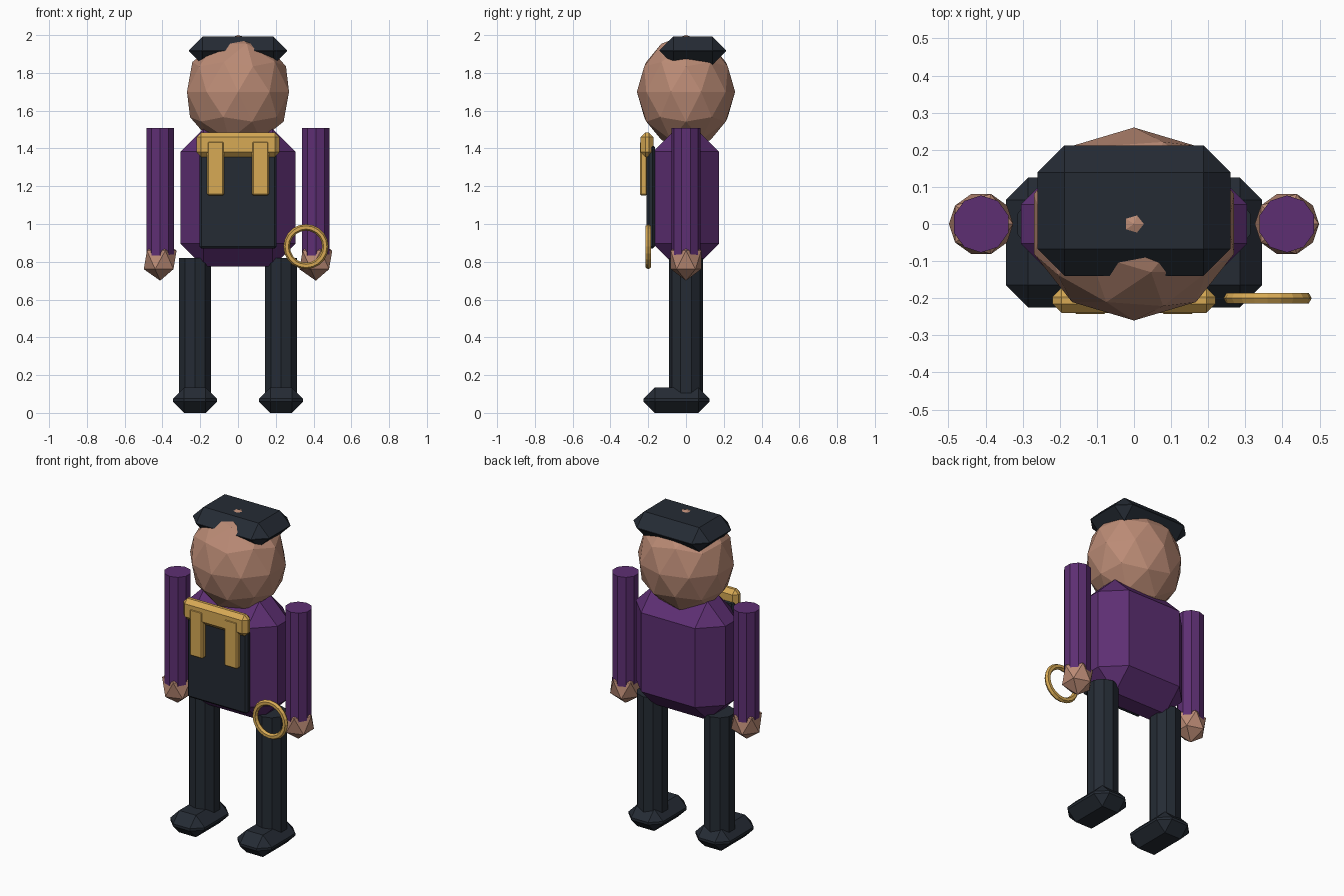
import bpy

if "Cube" in bpy.data.objects:
    bpy.data.objects.remove(bpy.data.objects["Cube"])


def material(name, rgb):
    m = bpy.data.materials.new(name)
    m.diffuse_color = (*rgb, 1)
    m.use_nodes = True
    m.node_tree.nodes["Principled BSDF"].inputs["Base Color"].default_value = m.diffuse_color
    return m


PURPLE = material("purple_cloth", (0.11, 0.028, 0.17))
DARK = material("dark_cloth", (0.018, 0.024, 0.034))
SKIN = material("skin", (0.50, 0.26, 0.18))
GOLD = material("gold", (0.68, 0.40, 0.09))


def finish(name, mat):
    ob = bpy.context.object
    ob.name = name
    ob.data.materials.append(mat)
    return ob


def box(name, mat, lo, hi, bevel):
    """Chamfered box between two corners."""
    bpy.ops.mesh.primitive_cube_add(
        size=1, location=[(a + b) / 2 for a, b in zip(lo, hi)])
    ob = finish(name, mat)
    ob.scale = [b - a for a, b in zip(lo, hi)]
    bpy.ops.object.transform_apply(location=False, rotation=False, scale=True)
    mod = ob.modifiers.new("chamfer", "BEVEL")
    mod.width = bevel
    mod.segments = 1
    return ob


def ball(name, mat, subdivisions, loc, scale):
    bpy.ops.mesh.primitive_ico_sphere_add(
        subdivisions=subdivisions, radius=1, location=loc)
    finish(name, mat).scale = scale


def post(name, mat, x, radius, z0, z1):
    bpy.ops.mesh.primitive_cylinder_add(
        vertices=10, radius=radius, depth=z1 - z0, location=(x, 0, (z0 + z1) / 2))
    finish(name, mat)


# Head and hat
ball("head", SKIN, 2, (0, 0, 1.70), (0.284, 0.26, 0.30))
box("hat", DARK, (-0.26, -0.14, 1.843), (0.26, 0.212, 1.992), 0.073)

# Torso, front panel and gold collar
box("torso", PURPLE, (-0.305, -0.175, 0.775), (0.305, 0.175, 1.505), 0.122)
box("front_panel", DARK, (-0.205, -0.208, 0.87), (0.205, -0.165, 1.42), 0.012)
box("collar", GOLD, (-0.22, -0.24, 1.355), (0.22, -0.172, 1.485), 0.025)

# Limbs and collar strips on both sides
for side, s in (("left", -1), ("right", 1)):
    box(side + "_collar_strip", GOLD, (s * 0.118 - 0.045, -0.243, 1.15),
        (s * 0.118 + 0.045, -0.205, 1.44), 0.008)
    post(side + "_arm", PURPLE, s * 0.412, 0.077, 0.82, 1.508)
    ball(side + "_hand", SKIN, 1, (s * 0.412, 0, 0.81), (0.097, 0.095, 0.11))
    post(side + "_leg", DARK, s * 0.228, 0.09, 0.06, 0.82)
    box(side + "_foot", DARK, (s * 0.228 - 0.117, -0.225, 0),
        (s * 0.228 + 0.117, 0.125, 0.135), 0.06)

# Ring held by the hand
bpy.ops.mesh.primitive_torus_add(
    major_segments=20, minor_segments=6, major_radius=0.102, minor_radius=0.017,
    location=(0.36, -0.20, 0.88), rotation=(1.5708, 0, 0))
finish("hand_ring", GOLD)
